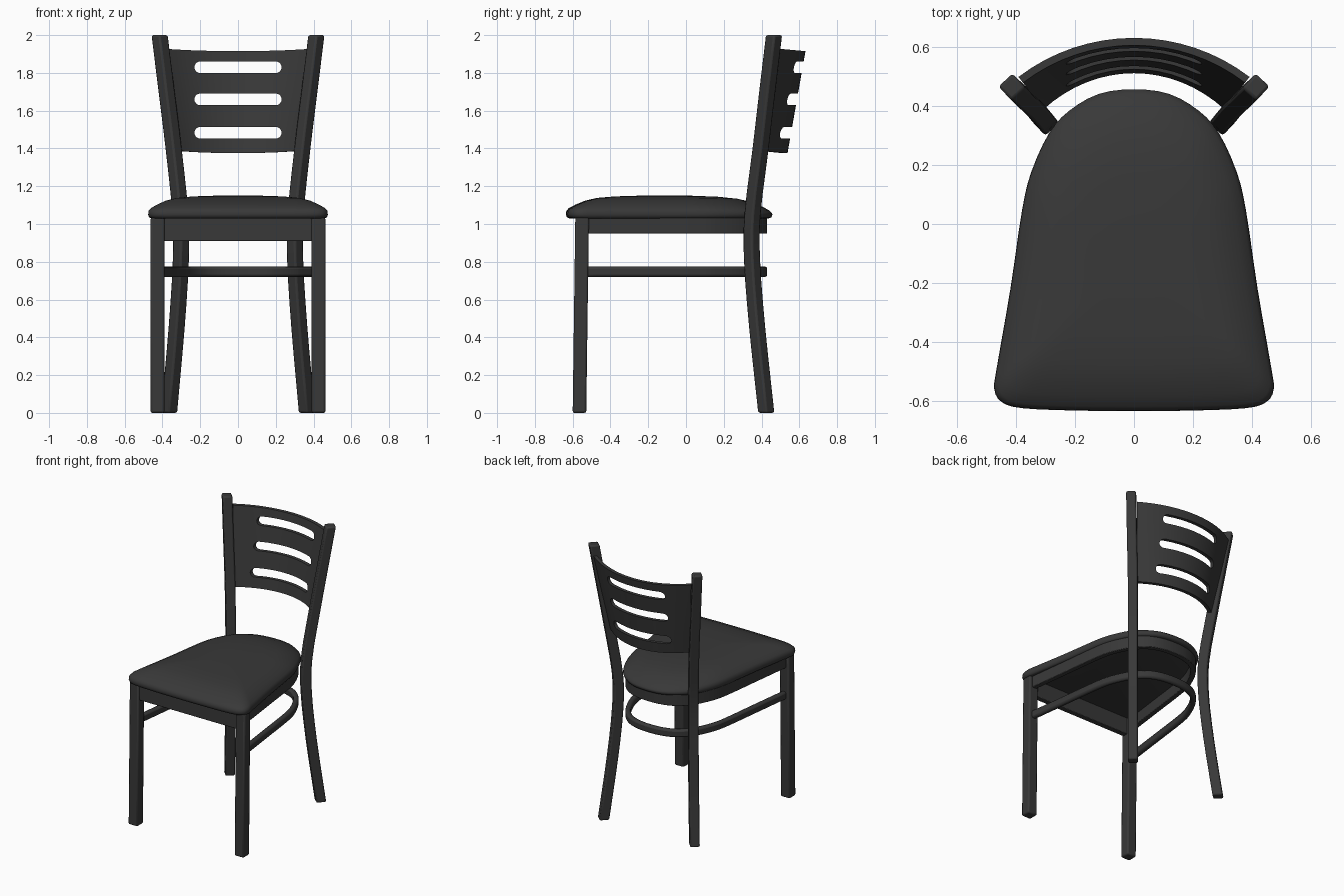
import bpy, bmesh, math
from mathutils import Vector

if "Cube" in bpy.data.objects:
    bpy.data.objects.remove(bpy.data.objects["Cube"], do_unlink=True)


def material(name, value):
    mat = bpy.data.materials.new(name)
    mat.use_nodes = True
    color = (value, value, value, 1)
    mat.diffuse_color = color
    mat.node_tree.nodes["Principled BSDF"].inputs["Base Color"].default_value = color
    return mat


CHARCOAL = material("charcoal black", 0.04)


def finish(name, bm, bevel=0.0, angle=35):
    bmesh.ops.recalc_face_normals(bm, faces=bm.faces)
    mesh = bpy.data.meshes.new(name)
    bm.to_mesh(mesh)
    bm.free()
    obj = bpy.data.objects.new(name, mesh)
    bpy.context.collection.objects.link(obj)
    mesh.materials.append(CHARCOAL)
    if bevel:
        mod = obj.modifiers.new("soft edges", "BEVEL")
        mod.width, mod.segments, mod.limit_method = bevel, 2, "ANGLE"
        mod.angle_limit = math.radians(40)
    smooth(obj, angle)
    return obj


def smooth(obj, angle):
    bpy.ops.object.select_all(action="DESELECT")
    obj.select_set(True)
    bpy.context.view_layer.objects.active = obj
    bpy.ops.object.shade_smooth_by_angle(angle=math.radians(angle))


def loft(name, rings, bevel=0.0, angle=35):
    """Skin a list of equal closed rings and cap both ends."""
    bm = bmesh.new()
    loops = [[bm.verts.new(p) for p in ring] for ring in rings]
    n = len(loops[0])
    for a, b in zip(loops, loops[1:]):
        for i in range(n):
            j = (i + 1) % n
            bm.faces.new((a[i], a[j], b[j], b[i]))
    bm.faces.new(loops[0])
    bm.faces.new(loops[-1])
    return finish(name, bm, bevel, angle)


def spline(points, steps=4):
    """Smooth path through 2D points."""
    pts = [Vector(p) for p in points]
    pts = [2 * pts[0] - pts[1]] + pts + [2 * pts[-1] - pts[-2]]
    out = []
    for a, b, c, d in zip(pts, pts[1:], pts[2:], pts[3:]):
        for k in range(steps):
            t = k / steps
            out.append(0.5 * (2 * b + (c - a) * t + (2 * a - 5 * b + 4 * c - d) * t * t
                              + (3 * b - a - 3 * c + d) * t ** 3))
    return out + [pts[-2]]


def rect(x, y, z, w, d, turn=0.0):
    c, s = math.cos(turn), math.sin(turn)
    return [(x + u * c - v * s, y + u * s + v * c, z)
            for u, v in ((-w, -d), (w, -d), (w, d), (-w, d))]


# Legs: straight front pair, bent diagonal back pair
back_path = spline([(0.365, 0.425), (0.325, 0.377), (0.303, 0.35), (0.305, 0.352),
                    (0.341, 0.395), (0.378, 0.43), (0.415, 0.466)], 3)
back_z = [p.x for p in spline([(0, 0), (0.45, 0), (0.8, 0), (1.05, 0), (1.4, 0), (1.7, 0), (2, 0)], 3)]
for side, label in ((1, "left"), (-1, "right")):
    loft(label + "_front_leg",
         [rect(side * 0.426, y, z, 0.037, 0.036) for y, z in ((-0.564, 0), (-0.55, 1.035))], 0.01)
    loft(label + "_back_leg",
         [rect(side * p.x, p.y, z, 0.0335, 0.0325, side * math.radians(47))
          for p, z in zip(back_path, back_z)], 0.01)

# Apron across the front
loft("front_apron", [rect(0, -0.555, z, 0.40, 0.02) for z in (0.91, 1.035)], 0.004)

# Bent rails that run from front leg to front leg round the back
half = [(0.425, -0.53), (0.39, -0.25), (0.352, 0.05), (0.322, 0.17),
        (0.262, 0.29), (0.19, 0.365), (0.10, 0.402), (0, 0.412)]
u_path = spline(half + [(-x, y) for x, y in half[-2::-1]])


def rail(name, low, high, thick, bevel):
    rings = []
    for i, p in enumerate(u_path):
        tangent = (u_path[min(i + 1, len(u_path) - 1)] - u_path[max(i - 1, 0)]).normalized()
        side = Vector((tangent.y, -tangent.x)) * thick / 2
        a, b = p - side, p + side
        rings.append([(a.x, a.y, low), (b.x, b.y, low), (b.x, b.y, high), (a.x, a.y, high)])
    loft(name, rings, bevel)


rail("seat_rail", 0.95, 1.035, 0.036, 0.004)
rail("stretcher", 0.72, 0.775, 0.036, 0.012)

# Domed seat pad
edge = [(0, -0.636), (0.20, -0.634), (0.38, -0.626), (0.45, -0.605), (0.475, -0.56), (0.465, -0.48),
        (0.42, -0.22), (0.38, 0.05), (0.348, 0.18), (0.288, 0.31),
        (0.22, 0.385), (0.12, 0.442), (0, 0.458)]
outline = spline(edge + [(-x, y) for x, y in edge[-2::-1]], 3)[:-1]
center = Vector((0, -0.12))
seat_rings = []
for scale, z in ((0.965, 1.03), (0.99, 1.035), (1, 1.05), (0.995, 1.07), (0.97, 1.084), (0.9, 1.103),
                 (0.8, 1.124), (0.68, 1.138), (0.5, 1.146), (0.25, 1.15), (0.04, 1.151)):
    ring = []
    for p in outline:
        q = center + (p - center) * scale
        sag = 0.012 * max(0, q.y / 0.45) ** 2
        ring.append((q.x, q.y, z - sag * (z > 1.06)))
    seat_rings.append(ring)
loft("seat_pad", seat_rings, 0, 50)

# Curved backrest panel, leaning back and widening upward
rows, columns = 6, 16


def panel_ring(t):
    u = math.sin(t * math.radians(38)) / math.sin(math.radians(38))
    bow = (math.cos(t * math.radians(38)) - math.cos(math.radians(38))) / (1 - math.cos(math.radians(38)))
    front, back = [], []
    for r in range(rows + 1):
        h = r / rows
        x = u * (0.315 + 0.07 * h)
        y = 0.40 + 0.09 * h + bow * (0.125 + 0.005 * h)
        z = 1.387 + 0.54 * h - 0.012 * bow
        off = Vector((math.sin(t * 0.66), math.cos(t * 0.66))) * 0.0125
        front.append((x - off.x, y - off.y, z))
        back.append((x + off.x, y + off.y, z))
    return front + back[::-1]


panel = loft("backrest_panel", [panel_ring(2 * i / columns - 1) for i in range(columns + 1)])

# Three rounded slots cut through the panel
for z in (1.483, 1.66, 1.83):
    r, reach = 0.031, 0.20
    shape = []
    for sign, start in ((1, -90), (-1, 90)):
        for k in range(9):
            a = math.radians(start + 22.5 * k)
            shape.append((sign * reach + r * math.cos(a), z + r * math.sin(a)))
    cutter = loft("slot_cutter", [[(x, y, h) for x, h in shape] for y in (0.3, 0.9)])
    cutter.hide_render = True
    mod = panel.modifiers.new("slot", "BOOLEAN")
    mod.operation, mod.solver, mod.object = "DIFFERENCE", "EXACT", cutter
    bpy.context.view_layer.objects.active = panel
    bpy.ops.object.modifier_apply(modifier=mod.name)
    bpy.data.objects.remove(cutter, do_unlink=True)
smooth(panel, 35)
